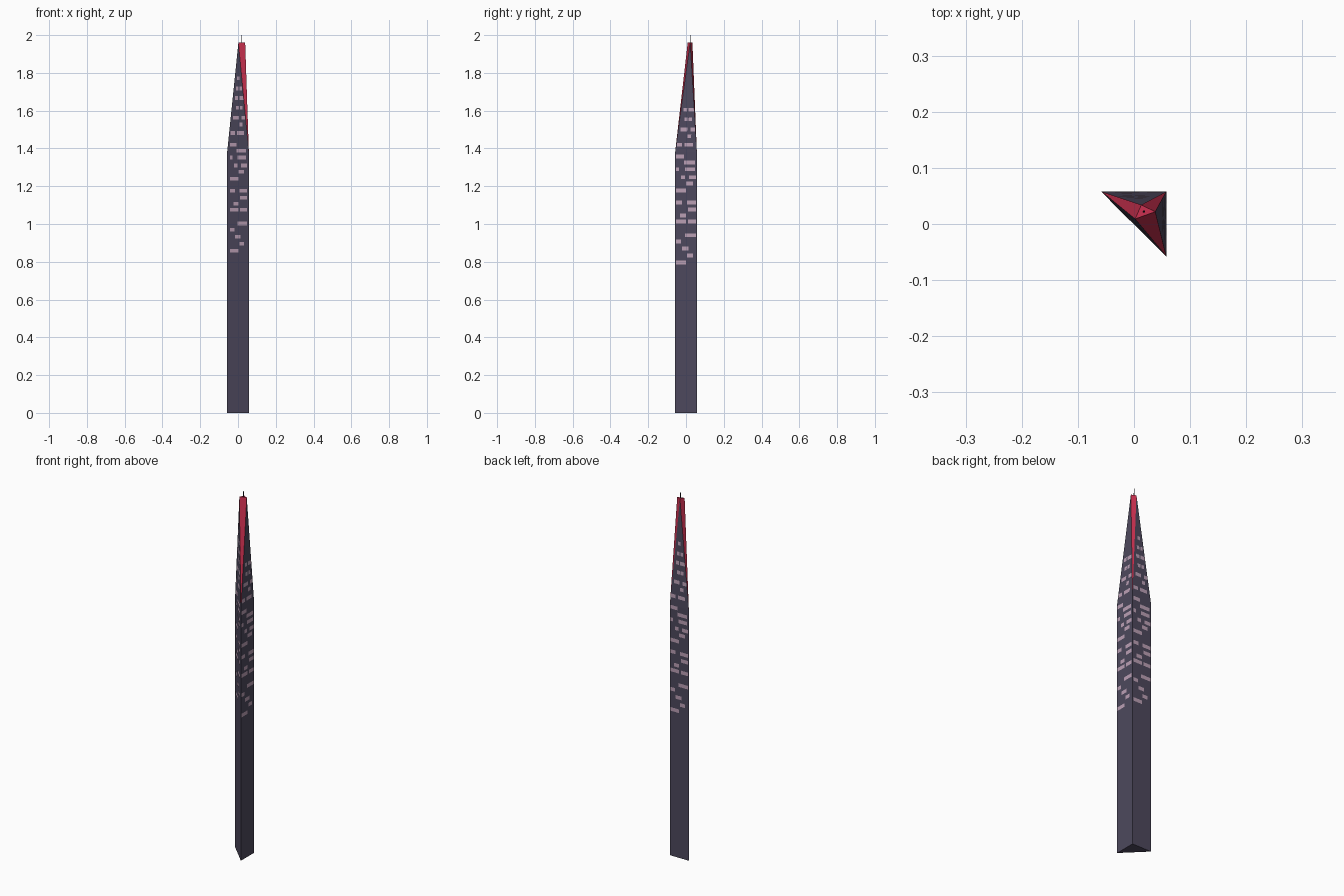
import bpy, bmesh
from mathutils import Vector

if "Cube" in bpy.data.objects:
    bpy.data.objects.remove(bpy.data.objects["Cube"])


def material(name, rgb):
    m = bpy.data.materials.new(name)
    m.diffuse_color = (*rgb, 1)
    m.use_nodes = True
    m.node_tree.nodes["Principled BSDF"].inputs["Base Color"].default_value = m.diffuse_color
    return m


SLATE = material("slate_violet", (0.075, 0.066, 0.11))
RED = material("crimson", (0.60, 0.03, 0.08))
PALE = material("pale_mauve", (0.50, 0.35, 0.46))
DARK = material("near_black", (0.02, 0.018, 0.03))


def make(name, bm, mats):
    me = bpy.data.meshes.new(name)
    bm.to_mesh(me)
    bm.free()
    for m in mats:
        me.materials.append(m)
    ob = bpy.data.objects.new(name, me)
    bpy.context.collection.objects.link(ob)
    return ob


H, ZK, ZT = 0.0575, 1.38, 1.96      # half width, start of taper, roof height
# plan corners, counter-clockwise: back-left, front-right, back-right
plan = [Vector((-H, H, 0)), Vector((H, -H, 0)), Vector((H, H, 0))]
# roof corners, one above the middle of each wall: front, right, back
roof = [Vector((0.002, 0.009, ZT)), Vector((0.038, 0.022, ZT)), Vector((0.013, 0.034, ZT))]

# tower: triangular shaft, then a twisted crown with red corner facets
bm = bmesh.new()
low = [bm.verts.new(p) for p in plan]
mid = [bm.verts.new(p + Vector((0, 0, ZK))) for p in plan]
top = [bm.verts.new(p) for p in roof]
for i in range(3):
    j = (i + 1) % 3
    bm.faces.new((low[i], low[j], mid[j], mid[i]))
    bm.faces.new((mid[i], mid[j], top[i]))
    bm.faces.new((mid[j], top[j], top[i])).material_index = 1
bm.faces.new(top).material_index = 1
bm.faces.new(low[::-1])
bmesh.ops.recalc_face_normals(bm, faces=bm.faces[:])
make("tower", bm, [SLATE, RED])

# lit windows: height, then left/right ends as fractions of the wall width
ROWS = [
    (0.796, .02, .5), (0.833, .55, .83), (0.87, .3, .63), (0.907, .02, .27),
    (0.94, .45, .98), (1.013, .02, .5), (1.013, .6, .98), (1.045, .21, .5),
    (1.077, .6, .98), (1.114, .02, .3), (1.114, .55, .98), (1.178, .02, .5),
    (1.215, .5, .83), (1.247, .26, .45), (1.247, .64, .98), (1.29, .02, .17),
    (1.29, .45, .93), (1.326, .4, .93), (1.358, .02, .4), (1.42, .05, .3),
    (1.42, .42, .82), (1.465, .55, .72), (1.5, .2, .52), (1.5, .68, .9),
    (1.554, .36, .52), (1.554, .57, .72), (1.605, .3, .48), (1.605, .54, .8),
    (1.655, .36, .5), (1.655, .56, .68), (1.71, .42, .56),
]


def on_wall(i, u, z):
    a, b = plan[i], plan[(i + 1) % 3]
    m = (a + b) / 2
    t = max(0, (z - ZK) / (ZT - ZK))
    limit = 0.48 * (1 - t)                       # stay inside the narrowing wall
    u = max(-limit, min(limit, u - 0.5))
    p = m + (b - a) * u + (Vector((roof[i].x, roof[i].y, 0)) - m) * t
    n = (b - a).cross(Vector((0, 0, 1))).normalized()
    p += n * 0.0012
    return Vector((p.x, p.y, z))


def windows(name, i, lift, u0, u1, last):
    bm = bmesh.new()
    for z, a, b in ROWS:
        if z > last:
            continue
        a, b = u0 + (u1 - u0) * a, u0 + (u1 - u0) * b
        z0, z1 = z + lift - 0.01, z + lift + 0.01
        bm.faces.new([bm.verts.new(on_wall(i, u, h))
                      for u, h in ((a, z0), (b, z0), (b, z1), (a, z1))])
    make(name, bm, [PALE])


windows("front_windows", 0, 0.062, 0.12, 0.93, 2)
windows("right_windows", 1, 0.0, 0.02, 0.98, 1.62)
windows("back_windows", 2, 0.01, 0.02, 0.98, 2)

# thin roof antenna
bm = bmesh.new()
bmesh.ops.create_cone(bm, cap_ends=True, segments=6, radius1=0.002, radius2=0.001, depth=0.04)
antenna = make("antenna", bm, [DARK])
antenna.location = (0.018, 0.022, 1.98)
